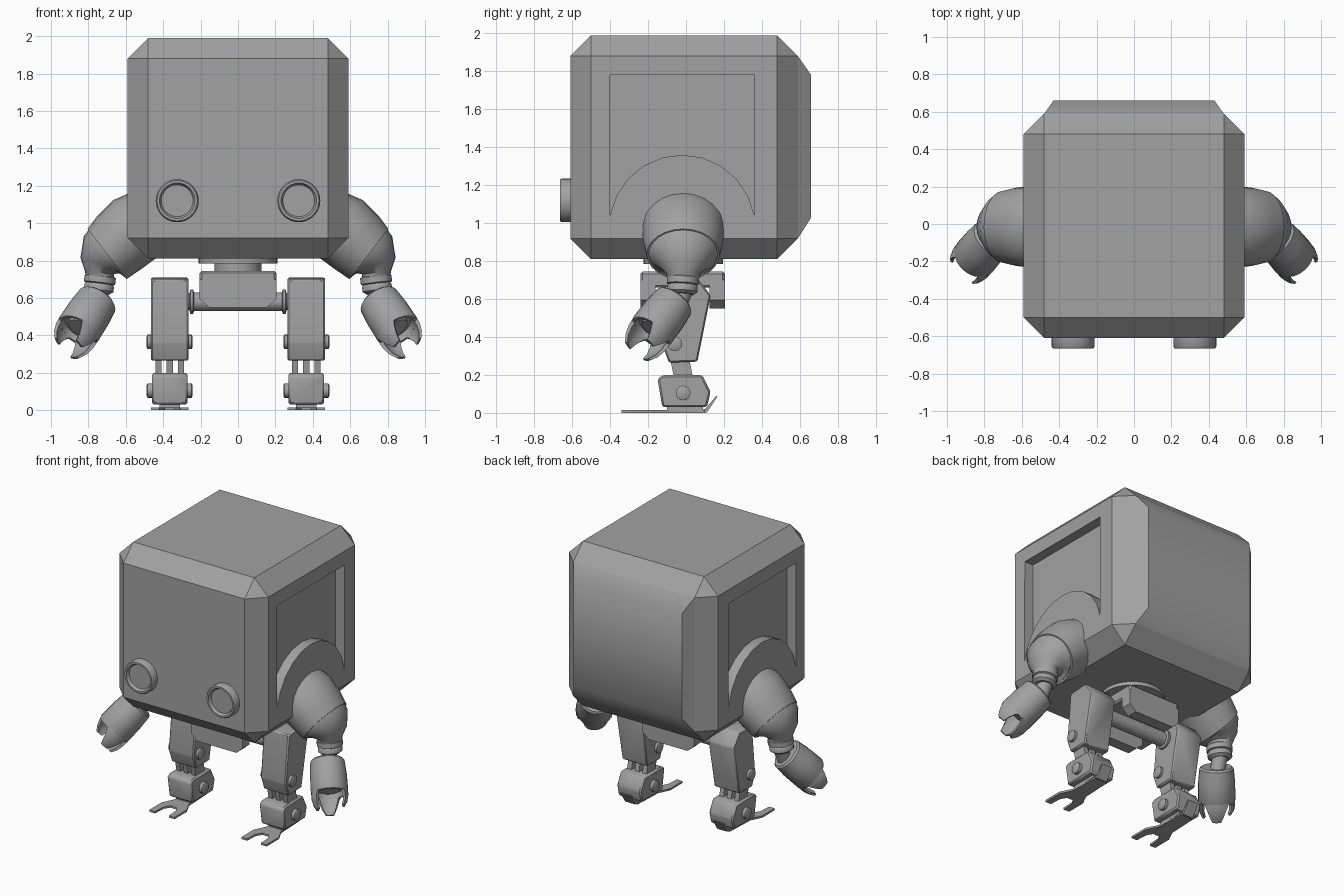
import bpy, bmesh
from math import radians, sin, cos, pi
from mathutils import Vector, Matrix

if "Cube" in bpy.data.objects:
    bpy.data.objects.remove(bpy.data.objects["Cube"])

GREY = bpy.data.materials.new("plain grey")
GREY.use_nodes = True
COLOUR = (0.36, 0.36, 0.36, 1)
GREY.diffuse_color = COLOUR
GREY.node_tree.nodes["Principled BSDF"].inputs["Base Color"].default_value = COLOUR


def smooth(ob, angle):
    ob.data.shade_smooth()
    ob.data.set_sharp_from_angle(angle=radians(angle))


def finish(name, bm, angle=35, mirror=False):
    bmesh.ops.recalc_face_normals(bm, faces=bm.faces)
    mesh = bpy.data.meshes.new(name)
    bm.to_mesh(mesh)
    bm.free()
    mesh.materials.append(GREY)
    ob = bpy.data.objects.new(name, mesh)
    bpy.context.collection.objects.link(ob)
    smooth(ob, angle)
    if mirror:
        ob.modifiers.new("Mirror", "MIRROR").use_mirror_merge = False
    return ob


def skin(bm, rings):
    """Join rings of points with quads and cap both ends."""
    rows = [[bm.verts.new(p) for p in ring] for ring in rings]
    n = len(rows[0])
    for a, b in zip(rows, rows[1:]):
        for i in range(n):
            j = (i + 1) % n
            bm.faces.new((a[i], a[j], b[j], b[i]))
    bm.faces.new(rows[0])
    bm.faces.new(rows[-1])


def prism(name, points, axis, lo, hi, bevel=0, mirror=False):
    """Extrude a flat outline along one axis."""
    def place(p, d):
        c = list(p)
        c.insert("xyz".index(axis), d)
        return c
    bm = bmesh.new()
    skin(bm, [[place(p, d) for p in points] for d in (lo, hi)])
    if bevel:
        bmesh.ops.bevel(bm, geom=bm.edges[:], offset=bevel, segments=1, affect="EDGES")
    return finish(name, bm, 35, mirror)


def box(name, x, y, z, bevel=0, mirror=False):
    outline = [(x[0], y[0]), (x[1], y[0]), (x[1], y[1]), (x[0], y[1])]
    return prism(name, outline, "z", z[0], z[1], bevel, mirror)


def loft(name, stations, sides=24, wide=1.0, mirror=True):
    """Stations are (centre, direction, radius)."""
    bm = bmesh.new()
    rings = []
    for centre, direction, r in stations:
        q = Vector(direction).to_track_quat("Z", "Y")
        rings.append([Vector(centre) + q @ Vector((r * wide * cos(t), r * sin(t), 0))
                      for t in (2 * pi * i / sides for i in range(sides))])
    skin(bm, rings)
    return finish(name, bm, 35, mirror)


def lathe(name, profile, origin, direction, sides=24, mirror=True):
    """Turn a (radius, distance) profile about an axis."""
    d = Vector(direction).normalized()
    return loft(name, [(Vector(origin) + d * h, d, r) for r, h in profile], sides, 1, mirror)


# Head shell: chamfered cube with an arched recess cut into each side
body = box("head_shell", (-.59, .59), (-.61, .59), (.81, 1.99), .11)
arch = [(-.02 + .386 * cos(t), .974 + .386 * sin(t))
        for t in (radians(10 + 16 * i) for i in range(11))]
outline = [(-.40, 1.78), (.36, 1.78)] + arch
for side in (-1, 1):
    cutter = prism("recess_cutter", outline, "x", side * .52, side * .7)
    cutter.hide_render = True
    mod = body.modifiers.new("Recess", "BOOLEAN")
    mod.object, mod.operation, mod.solver = cutter, "DIFFERENCE", "EXACT"
    bpy.context.view_layer.objects.active = body
    bpy.ops.object.modifier_apply(modifier=mod.name)
    bpy.data.objects.remove(cutter)
smooth(body, 35)

# Raised panel on the back
bm = bmesh.new()
skin(bm, [[(-x, y, lo), (x, y, lo), (x, y, hi), (-x, y, hi)]
          for x, y, lo, hi in ((.48, .58, .92, 1.88), (.48, .59, .92, 1.88), (.43, .66, 1.03, 1.78))])
finish("back_panel", bm)

# Round eyes with a shallow dish
lathe("eye", [(.115, 0), (.115, .06), (.108, .07), (.095, .07), (.085, .05)],
      (.325, -.595, 1.12), (0, -1, 0), 32)

# Arms
Y = -.015
loft("shoulder", [((.45, Y, 1.02), (.7, 0, -.7), .195), ((.53, Y, .985), (.7, 0, -.7), .195),
                  ((.63, Y, .9), (.75, 0, -.65), .185), ((.70, Y, .835), (.79, 0, -.61), .17)], 24, 1.13)
loft("elbow", [((.69, Y, .845), (.79, 0, -.61), .165), ((.715, Y, .82), (.7, 0, -.7), .155),
               ((.735, Y, .775), (.35, 0, -.9), .115), ((.74, Y, .735), (.1, 0, -1), .078),
               ((.74, Y, .70), (.1, 0, -1), .074)], 24, 1.13)
lathe("wrist_collar", [(.07, 0), (.085, .012), (.085, .045), (.074, .05), (.08, .06),
                       (.08, .085), (.06, .1)], (.735, Y, .725), (.12, -.05, -1))
lathe("forearm_rod", [(.05, 0), (.05, .16)], (.735, 0, .68), (.1, -.35, -.9), 16)
WRIST, AIM = Vector((.75, -.06, .59)), Vector((.11, -.13, -.17)).normalized()
lathe("hand_cup", [(.06, 0), (.1, 0), (.112, .012), (.12, .1), (.122, .22), (.115, .235), (.1, .235),
                   (.095, .2), (.07, .2), (.065, .215)], WRIST, AIM)

# Three curved, tapering fingers around the rim of each hand
frame = Matrix.Translation(WRIST) @ AIM.to_track_quat("Z", "Y").to_matrix().to_4x4()
for label, angle, reach in (("lower", 270, .14), ("inner", 172, .13), ("outer", 8, .11)):
    bm = bmesh.new()
    rings = []
    for t, half, r in ((0, 44, .121), (.35, 32, .121), (.7, 24, .112), (1, 17, .092)):
        spread = [radians(angle + half * k / 2) for k in (-2, -1, 0, 1, 2)]
        path = [(r, a) for a in spread] + [(r - .022 + .008 * t, a) for a in reversed(spread)]
        rings.append([frame @ Vector((q * cos(a), q * sin(a), .215 + reach * t)) for q, a in path])
    skin(bm, rings)
    finish(label + "_finger", bm, 35, True)

# Waist and pelvis bracket
lathe("waist_plate", [(.21, 0), (.21, .03)], (0, -.015, .785), (0, 0, 1), 32, False)
lathe("waist_post", [(.125, 0), (.125, .06)], (0, -.015, .735), (0, 0, 1), 24, False)
box("pelvis_top", (-.205, .205), (-.24, .205), (.66, .745), .012)
flap = [(-.205, .70), (.205, .70), (.205, .595), (.155, .55), (-.155, .55), (-.205, .595)]
prism("pelvis_front", flap, "y", -.24, -.16)
prism("pelvis_back", flap, "y", .125, .205)
lathe("hip_axle", [(.05, 0), (.05, .235), (.065, .24), (.065, .255), (.045, .26), (.045, .3)],
      (0, 0, .58), (1, 0, 0))

# Legs
X = .365
thigh = [(-.09, .70), (.06, .71), (.13, .62), (.06, .27), (-.09, .265), (-.125, .36)]
prism("thigh", thigh, "x", X - .1, X + .1, .008, True)
for offset in (-.06, 0, .06):
    strut = [(-.09, .32), (.01, .32), (.04, .17), (-.06, .17)]
    prism("shin_strut", strut, "x", X + offset - .017, X + offset + .017, 0, True)
ankle = [(-.125, .03), (-.15, .18), (-.12, .2), (.085, .2), (.13, .11), (.11, .03)]
prism("ankle_block", ankle, "x", X - .095, X + .095, .01, True)
for name, y, z in (("knee_bolt", -.06, .365), ("ankle_bolt", -.015, .105)):
    lathe(name, [(.03, 0), (.039, .005), (.039, .24), (.03, .245)], (X - .122, y, z), (1, 0, 0), 16)

# Forked feet with a raised heel spur
half = [(.05, .1), (.06, -.12), (.1, -.2), (.1, -.34), (.055, -.34), (.05, -.25), (.025, -.21)]
fork = [(X + x, y) for x, y in half] + [(X - x, y) for x, y in reversed(half)]
prism("forked_foot", fork, "z", 0, .014, 0, True)
spur = [(.06, 0), (.11, .002), (.165, .085), (.16, .09), (.10, .02), (.06, .014)]
prism("heel_spur", spur, "x", X - .04, X + .04, 0, True)
box("sole_mount", (X - .055, X + .055), (-.1, .09), (.01, .035), 0, True)
